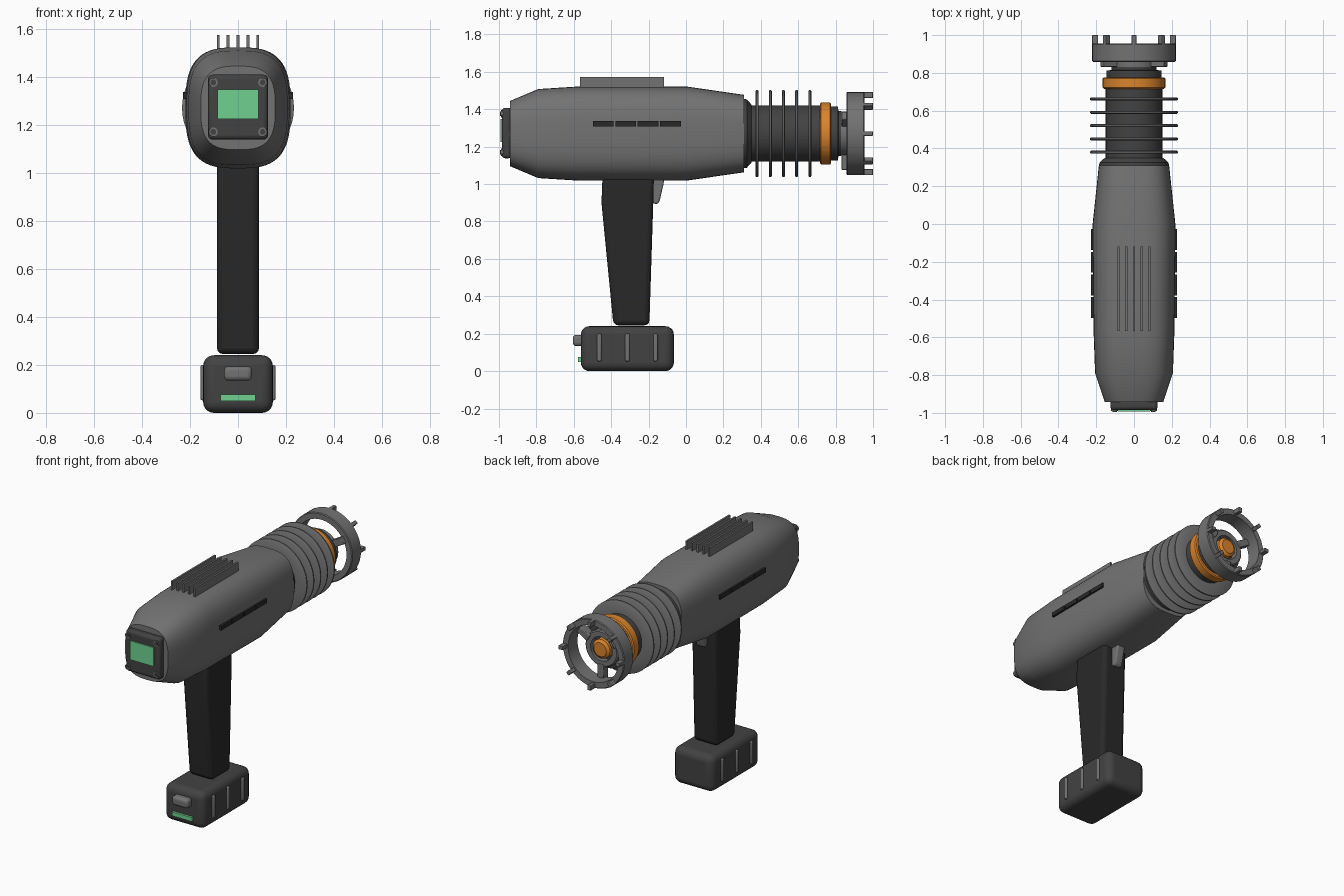
import bpy, bmesh, math
from mathutils import Matrix

if "Cube" in bpy.data.objects:
    bpy.data.objects.remove(bpy.data.objects["Cube"], do_unlink=True)

AXIS = 1.27  # height of the barrel axis


def material(name, r, g, b):
    m = bpy.data.materials.new(name)
    m.use_nodes = True
    m.diffuse_color = (r, g, b, 1)
    m.node_tree.nodes["Principled BSDF"].inputs["Base Color"].default_value = (r, g, b, 1)
    return m


grey = material("mid grey", .17, .17, .17)
charcoal = material("charcoal", .055, .055, .055)
black = material("soft black", .022, .022, .022)
orange = material("orange", .7, .23, .025)
green = material("screen green", .16, .64, .28)


def finish(bm, name, mat, bevel=0, segments=3, smooth=True):
    bmesh.ops.recalc_face_normals(bm, faces=bm.faces[:])
    mesh = bpy.data.meshes.new(name)
    bm.to_mesh(mesh)
    bm.free()
    mesh.materials.append(mat)
    ob = bpy.data.objects.new(name, mesh)
    bpy.context.scene.collection.objects.link(ob)
    if bevel:
        mod = ob.modifiers.new("Bevel", "BEVEL")
        mod.width, mod.segments = bevel, segments
    if smooth:
        bpy.ops.object.select_all(action="DESELECT")
        ob.select_set(True)
        bpy.context.view_layer.objects.active = ob
        bpy.ops.object.shade_smooth_by_angle(angle=math.radians(35))
    return ob


def box(name, mat, x, y, z, bevel=0, segments=3, turn=0):
    """Box from (low, high) ranges, optionally turned about the barrel axis."""
    bm = bmesh.new()
    bmesh.ops.create_cube(bm, size=1)
    for v in bm.verts:
        v.co = [r[0] + (c + .5) * (r[1] - r[0]) for r, c in zip((x, y, z), v.co)]
    if turn:
        bmesh.ops.rotate(bm, cent=(0, 0, AXIS), verts=bm.verts[:],
                         matrix=Matrix.Rotation(turn, 3, "Y"))
    return finish(bm, name, mat, bevel, segments)


def loft(name, mat, sections, power=2, sides=48, closed=False, x=0, z=AXIS):
    """Join (y, half width, half height) sections along y; closed makes a hollow ring."""
    bm = bmesh.new()
    loops = []
    for y, w, h in sections:
        loop = []
        for i in range(sides):
            c, s = math.cos(math.tau * i / sides), math.sin(math.tau * i / sides)
            px = math.copysign(abs(c) ** (2 / power), c)
            pz = math.copysign(abs(s) ** (2 / power), s)
            loop.append(bm.verts.new((x + w * px, y, z + h * pz)))
        loops.append(loop)
    pairs = list(zip(loops, loops[1:])) + ([(loops[-1], loops[0])] if closed else [])
    for a, b in pairs:
        for i in range(sides):
            j = (i + 1) % sides
            bm.faces.new((a[i], a[j], b[j], b[i]))
    if not closed:
        bm.faces.new(loops[0])
        bm.faces.new(loops[-1])
    return finish(bm, name, mat)


def lathe(name, mat, profile, **kw):
    return loft(name, mat, [(y, r, r) for y, r in profile], **kw)


def extrude(name, mat, points, half, bevel):
    """Side profile of (y, z) points, given thickness across x."""
    bm = bmesh.new()
    a, b = [[bm.verts.new((s * half, y, z)) for y, z in points] for s in (-1, 1)]
    bm.faces.new(a)
    bm.faces.new(b)
    for i in range(len(points)):
        j = (i + 1) % len(points)
        bm.faces.new((a[i], a[j], b[j], b[i]))
    return finish(bm, name, mat, bevel)


# Main housing
loft("housing", grey, [(-.942, .155, .174), (-.79, .206, .238), (-.57, .214, .252),
                       (0, .219, .252), (.31, .186, .207)], power=3, sides=64)
for i in range(5):
    x = (i - 2) * .041
    box(f"top_fin_{i + 1}", grey, (x - .006, x + .006), (-.567, -.118), (1.48, 1.573))
for side, label in ((1, "left"), (-1, "right")):
    for i in range(4):
        y = -.498 + i * .12
        box(f"{label}_vent_{i + 1}", black, sorted((side * .19, side * .228)),
            (y, y + .111), (1.308, 1.336))

# Rear display
box("display_bezel", charcoal, (-.125, .125), (-.985, -.93), (1.138, 1.408), .018)
box("display_screen", green, (-.085, .085), (-.993, -.98), (1.224, 1.347))
for sx in (-1, 1):
    for sz in (-1, 1):
        side = ("left" if sx > 0 else "right") + ("_upper" if sz > 0 else "_lower")
        for part, mat, r, y in (("rim", grey, .019, -.99), ("head", charcoal, .012, -.994)):
            lathe(f"{side}_screw_{part}", mat, [(y, r), (-.97, r)],
                  sides=16, x=sx * .103, z=1.273 + sz * .103)

# Barrel, cooling rings and coloured band
lathe("barrel_collar", charcoal, [(.3, .187), (.325, .183), (.35, .155)])
lathe("barrel", charcoal, [(.33, .15), (.73, .15)])
for i in range(5):
    y = .38 + i * .0705
    lathe(f"cooling_ring_{i + 1}", grey,
          [(y - .008, .14), (y - .008, .227), (y - .004, .233),
           (y + .004, .233), (y + .008, .227), (y + .008, .14)])
lathe("orange_band", orange, [(.716, .158), (.722, .166), (.77, .166), (.776, .158)])
lathe("muzzle_step", charcoal, [(.77, .145), (.812, .145), (.815, .12), (.83, .12)])
lathe("muzzle_hub", grey, [(.81, .118), (.865, .118), (.872, .11),
                           (.872, .078), (.81, .078)], closed=True)
lathe("muzzle_core", orange, [(.81, .062), (.872, .062), (.885, .045)], sides=24)

# Crown with spokes and prongs
lathe("crown_ring", grey, [(.858, .217), (.863, .222), (.95, .222), (.955, .217),
                           (.955, .182), (.858, .182)], closed=True)
for i in range(3):
    box(f"crown_spoke_{i + 1}", grey, (-.022, .022), (.832, .885),
        (AXIS - .195, AXIS - .1), .004, 2, turn=i * math.tau / 3)
for i in range(8):
    box(f"crown_prong_{i + 1}", grey, (-.012, .012), (.94, 1),
        (AXIS + .19, AXIS + .222), .003, 2, turn=i * math.tau / 8)

# Grip and trigger
extrude("grip", black, [(-.444, 1.1), (-.452, .9), (-.388, .245), (-.196, .245),
                        (-.175, .9), (-.17, 1.1)], .088, .026)
extrude("trigger", grey, [(-.2, 1.06), (-.112, 1.06), (-.12, 1.0), (-.142, .905),
                          (-.155, .892), (-.185, .9)], .028, .009)

# Battery pack
box("battery", charcoal, (-.145, .145), (-.562, -.065), (0, .24), .045, 5)
box("battery_latch", grey, (-.058, .058), (-.605, -.54), (.134, .194), .018)
box("charge_light", green, (-.073, .073), (-.577, -.555), (.05, .076))
for side, label in ((1, "left"), (-1, "right")):
    for i in range(3):
        y = -.463 + i * .15
        box(f"{label}_battery_rib_{i + 1}", grey, sorted((side * .13, side * .156)),
            (y - .012, y + .012), (.052, .2), .008)
